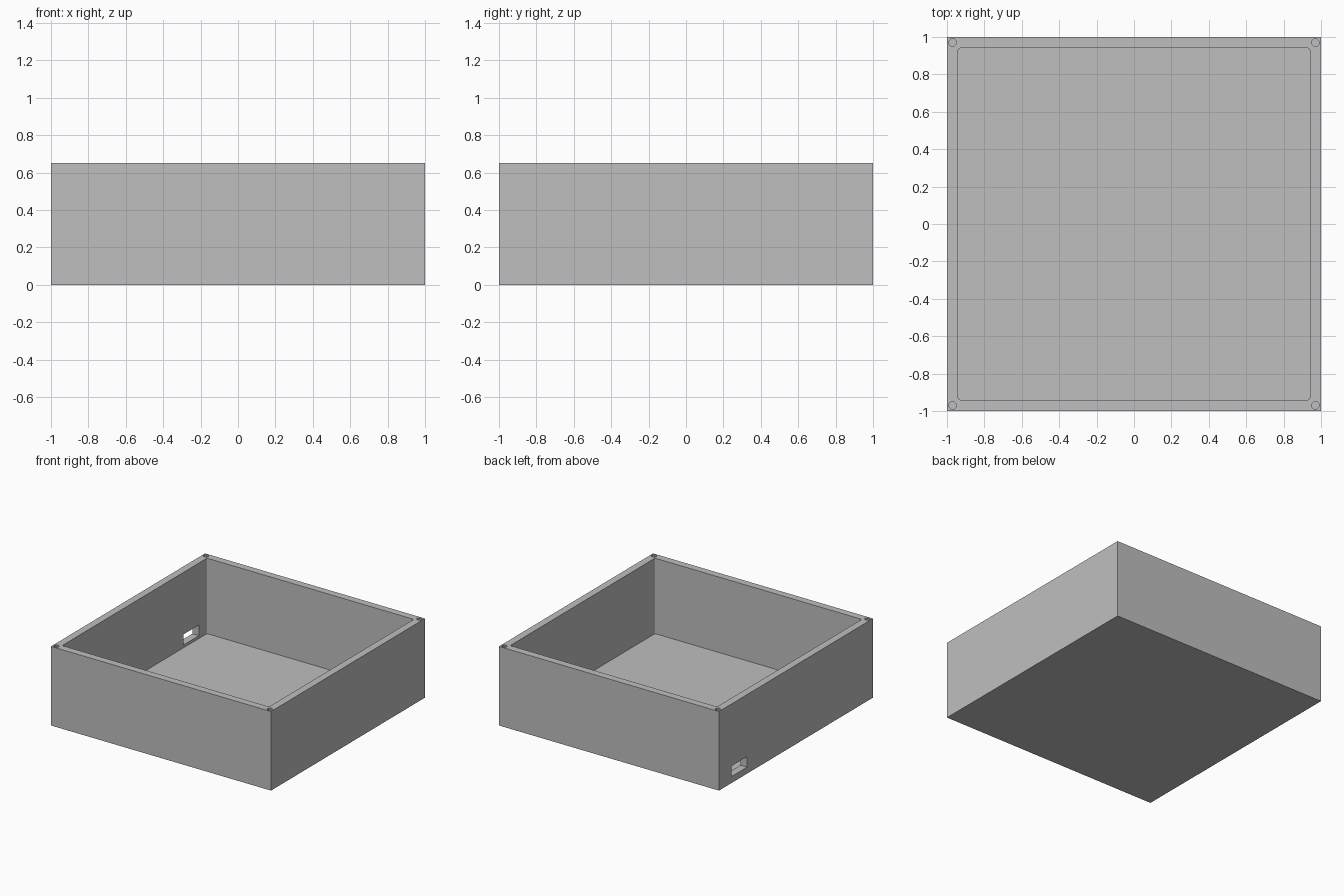
import bpy
import bmesh
from mathutils import Matrix, Vector

old = bpy.data.objects.get("Cube")
if old:
    bpy.data.objects.remove(old, do_unlink=True)

HEIGHT, WALL, FLOOR = 0.65, 0.06, 0.03

grey = bpy.data.materials.new("plain grey")
grey.use_nodes = True
grey.diffuse_color = (0.52, 0.52, 0.52, 1)
grey.node_tree.nodes["Principled BSDF"].inputs["Base Color"].default_value = (0.52, 0.52, 0.52, 1)


def finish(name, bm):
    mesh = bpy.data.meshes.new(name)
    bm.to_mesh(mesh)
    bm.free()
    mesh.materials.append(grey)
    obj = bpy.data.objects.new(name, mesh)
    bpy.context.collection.objects.link(obj)
    return obj


def block(name, low, high, corner=0.0, axis=2):
    """Box between two corners; edges along one axis may be rounded."""
    low, high = Vector(low), Vector(high)
    bm = bmesh.new()
    bmesh.ops.create_cube(bm, size=1)
    bmesh.ops.scale(bm, vec=high - low, verts=bm.verts)
    bmesh.ops.translate(bm, vec=(low + high) / 2, verts=bm.verts)
    if corner:
        edges = [e for e in bm.edges
                 if abs(e.verts[0].co[axis] - e.verts[1].co[axis]) > 0.001]
        bmesh.ops.bevel(bm, geom=edges, offset=corner, segments=3,
                        profile=0.5, affect='EDGES')
    return finish(name, bm)


def screw_cutter(x, y, radius=0.021, depth=0.2):
    bm = bmesh.new()
    bmesh.ops.create_cone(bm, cap_ends=True, segments=8, radius1=radius,
                          radius2=radius, depth=depth * 2,
                          matrix=Matrix.Translation((x, y, HEIGHT))
                          @ Matrix.Rotation(0.3927, 4, 'Z'))
    return finish("screw_hole_cutter", bm)


# Outer body
box = block("open_box", (-1, -1, 0), (1, 1, HEIGHT))

# Cavity, cable slot in one side wall, and screw holes in the rim corners
inner = 1 - WALL
cutters = [
    block("cavity_cutter", (-inner, -inner, FLOOR), (inner, inner, 1), 0.01),
    block("cable_slot_cutter", (-1.1, 0.635, 0.053), (-0.9, 0.835, 0.14)),
]
cutters += [screw_cutter(x, y) for x in (-0.97, 0.97) for y in (-0.97, 0.97)]

for cutter in cutters:
    cutter.hide_render = True
    mod = box.modifiers.new(cutter.name, 'BOOLEAN')
    mod.operation = 'DIFFERENCE'
    mod.solver = 'EXACT'
    mod.object = cutter

# Bake the cuts into the box and drop the cutters
bpy.context.view_layer.update()
cut = box.evaluated_get(bpy.context.evaluated_depsgraph_get())
mesh = bpy.data.meshes.new_from_object(cut)
box.modifiers.clear()
box.data = mesh
mesh.name = "open_box"
mesh.materials.clear()
mesh.materials.append(grey)
for poly in mesh.polygons:
    poly.material_index = 0
for cutter in cutters:
    bpy.data.objects.remove(cutter, do_unlink=True)
